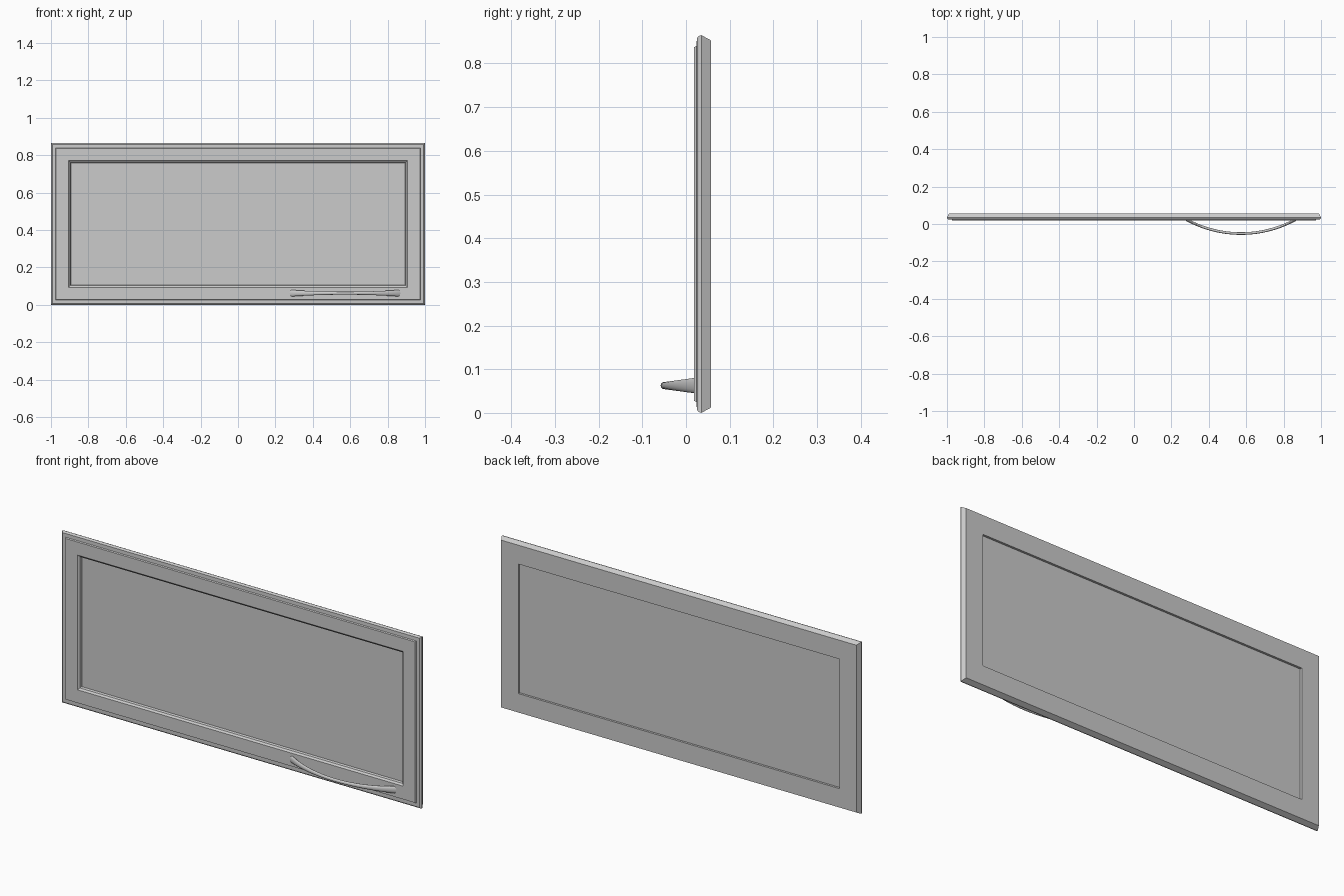
import bpy, bmesh, math
from mathutils import Vector

if "Cube" in bpy.data.objects:
    bpy.data.objects.remove(bpy.data.objects["Cube"], do_unlink=True)

WIDTH, HEIGHT = 2.0, 0.865

grey = bpy.data.materials.new("plain grey")
grey.use_nodes = True
colour = (0.6, 0.6, 0.6, 1)
grey.diffuse_color = colour
grey.node_tree.nodes["Principled BSDF"].inputs["Base Color"].default_value = colour


def finish(name, bm, angle):
    bmesh.ops.recalc_face_normals(bm, faces=bm.faces)
    mesh = bpy.data.meshes.new(name)
    bm.to_mesh(mesh)
    bm.free()
    mesh.materials.append(grey)
    obj = bpy.data.objects.new(name, mesh)
    bpy.context.collection.objects.link(obj)
    bpy.ops.object.select_all(action='DESELECT')
    obj.select_set(True)
    bpy.context.view_layer.objects.active = obj
    bpy.ops.object.shade_smooth_by_angle(angle=math.radians(angle))
    return obj


def bridge(bm, a, b):
    for i in range(len(a)):
        j = (i + 1) % len(a)
        bm.faces.new((a[i], a[j], b[j], b[i]))


def rectangle(bm, inset, y):
    x, low, high = WIDTH / 2 - inset, inset, HEIGHT - inset
    corners = ((-x, low), (x, low), (x, high), (-x, high))
    return [bm.verts.new((cx, y, cz)) for cx, cz in corners]


# Door frame: moulded profile (inset from outline, depth), mitred at the corners
profile = [
    (0.012, 0.057), (0.0, 0.035), (0.002, 0.029), (0.007, 0.025),
    (0.025, 0.024), (0.028, 0.018), (0.094, 0.018), (0.098, 0.023),
    (0.103, 0.025), (0.107, 0.036), (0.107, 0.057),
]
bm = bmesh.new()
rings = [rectangle(bm, inset, y) for inset, y in profile]
for k, ring in enumerate(rings):
    bridge(bm, ring, rings[(k + 1) % len(rings)])
finish("door_frame", bm, 30)

# Recessed centre panel, let into the frame
bm = bmesh.new()
front, back = rectangle(bm, 0.106, 0.035), rectangle(bm, 0.106, 0.046)
bridge(bm, front, back)
bm.faces.new(front)
bm.faces.new(back)
finish("centre_panel", bm, 30)

# Bow handle: oval section swept along an arc, flaring towards the feet
STEPS, SIDES = 32, 14
HALF, SAG = 0.30, 0.079
radius = (HALF ** 2 + SAG ** 2) / (2 * SAG)
sweep = math.asin(HALF / radius)
bm = bmesh.new()
rings = []
for s in range(STEPS + 1):
    t = 2 * s / STEPS - 1
    outward = Vector((math.sin(t * sweep), -math.cos(t * sweep), 0))
    centre = Vector((0.572, radius - 0.051, 0.0625)) + outward * radius
    tall = 0.008 + 0.011 * t * t
    ring = []
    for k in range(SIDES):
        a = math.tau * k / SIDES
        up = Vector((0, 0, tall * math.sin(a)))
        ring.append(bm.verts.new(centre + outward * 0.007 * math.cos(a) + up))
    rings.append(ring)
for a, b in zip(rings, rings[1:]):
    bridge(bm, a, b)
bm.faces.new(rings[0])
bm.faces.new(rings[-1])
finish("handle", bm, 50)
